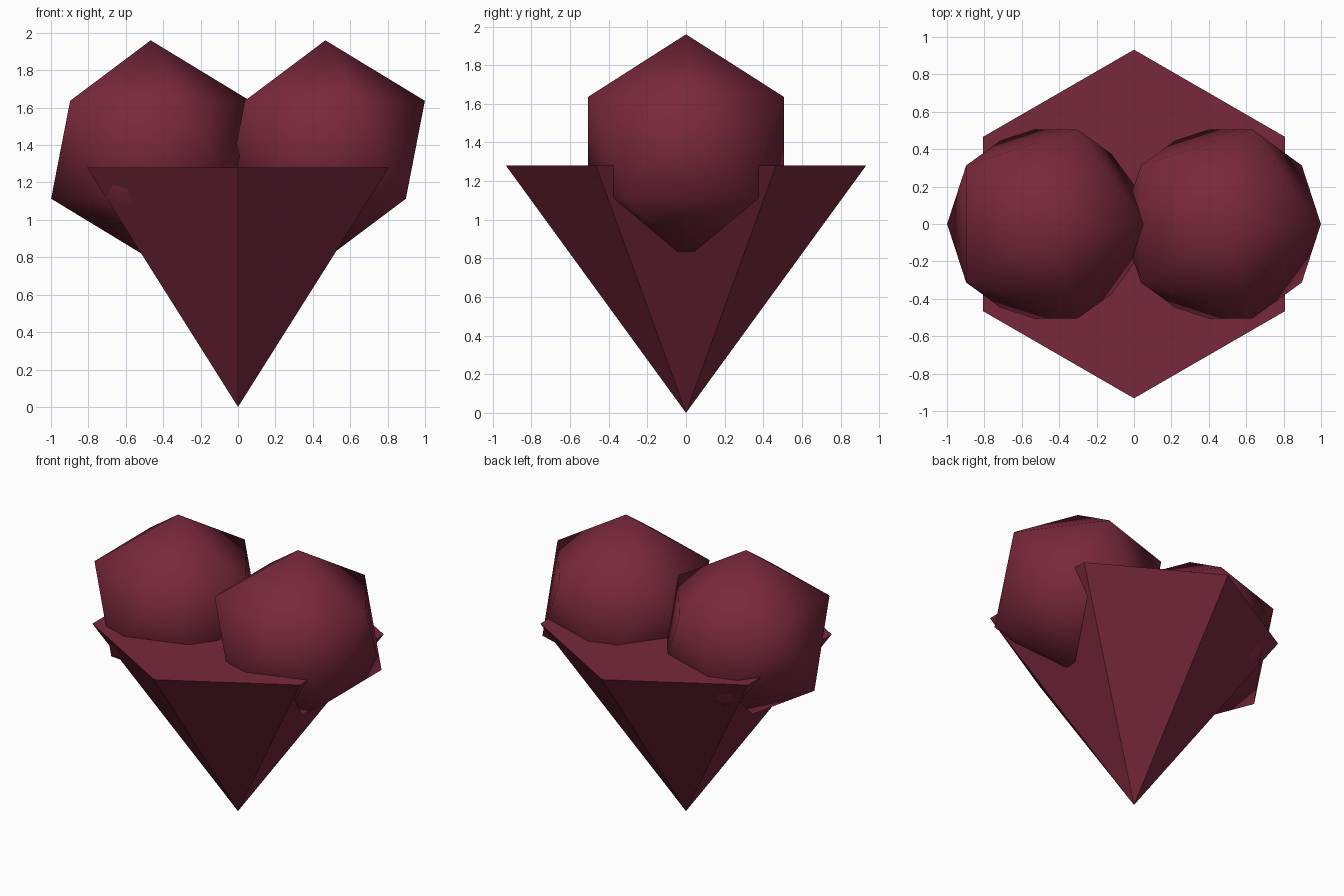
import bpy

cube = bpy.data.objects.get("Cube")
if cube:
    bpy.data.objects.remove(cube, do_unlink=True)

# Single deep red material
COLOUR = (0.19, 0.021, 0.045, 1.0)
red = bpy.data.materials.new("deep red")
red.use_nodes = True
red.diffuse_color = COLOUR
bsdf = next(n for n in red.node_tree.nodes if n.type == 'BSDF_PRINCIPLED')
bsdf.inputs["Base Color"].default_value = COLOUR


def finish(name, smooth):
    obj = bpy.context.object
    obj.name = obj.data.name = name
    obj.data.materials.append(red)
    if smooth:
        bpy.ops.object.shade_smooth()
    else:
        bpy.ops.object.shade_flat()
    return obj


# Six-sided point, apex down, with a flat top
HEIGHT = 1.28
bpy.ops.mesh.primitive_cone_add(vertices=6, radius1=0, radius2=0.932, depth=HEIGHT,
                                end_fill_type='NGON', location=(0, 0, HEIGHT / 2))
finish("heart_point", False)

# Two smooth low-poly lobes, both turned the same way
for name, x in (("left_lobe", 0.467), ("right_lobe", -0.467)):
    bpy.ops.mesh.primitive_ico_sphere_add(subdivisions=1, radius=1, location=(x, 0, 1.375))
    lobe = finish(name, True)
    lobe.scale = (0.595, 0.595, 0.585)
